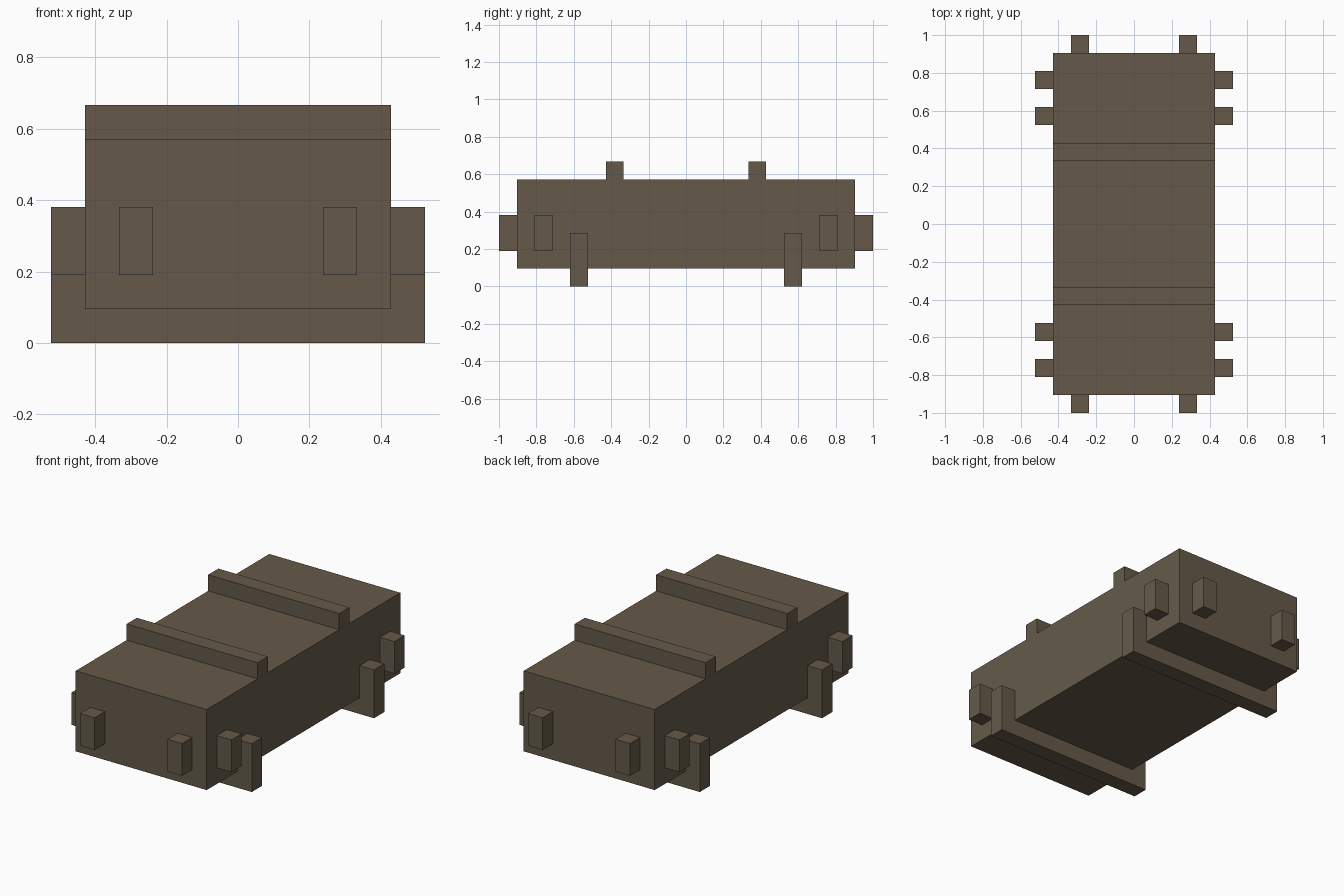
import bpy
import bmesh
from mathutils import Vector

if "Cube" in bpy.data.objects:
    bpy.data.objects.remove(bpy.data.objects["Cube"], do_unlink=True)

U = 2 / 21  # the model sits on a regular block grid

brown = bpy.data.materials.new("earth_brown")
brown.use_nodes = True
brown.diffuse_color = (0.130, 0.102, 0.067, 1)
brown.node_tree.nodes["Principled BSDF"].inputs["Base Color"].default_value = brown.diffuse_color


def finish(name, bm):
    bmesh.ops.recalc_face_normals(bm, faces=bm.faces)
    mesh = bpy.data.meshes.new(name)
    bm.to_mesh(mesh)
    bm.free()
    mesh.materials.append(brown)
    obj = bpy.data.objects.new(name, mesh)
    bpy.context.collection.objects.link(obj)
    return obj


def box(name, low, high):
    """Box between two corners, in grid units."""
    low, high = Vector(low) * U, Vector(high) * U
    bm = bmesh.new()
    bmesh.ops.create_cube(bm, size=1)
    bmesh.ops.scale(bm, vec=high - low, verts=bm.verts)
    bmesh.ops.translate(bm, vec=(low + high) / 2, verts=bm.verts)
    return finish(name, bm)


def cradle(name, y):
    """U-shaped foot strap that runs under the body and up both sides."""
    half = [(0, 0), (5.5, 0), (5.5, 3), (4.5, 3), (4.5, 1), (0, 1)]
    outline = half[1:5] + [(-x, z) for x, z in reversed(half[1:5])]
    bm = bmesh.new()
    face = bm.faces.new([bm.verts.new((x * U, y * U, z * U)) for x, z in outline])
    result = bmesh.ops.extrude_face_region(bm, geom=[face])
    moved = [v for v in result["geom"] if isinstance(v, bmesh.types.BMVert)]
    bmesh.ops.translate(bm, vec=(0, U, 0), verts=moved)
    return finish(name, bm)


# Main block
box("body", (-4.5, -9.5, 1), (4.5, 9.5, 6))

for end, sy in (("front", -1), ("back", 1)):
    # Raised bar across the top and strap underneath
    y = 4 * sy
    box(end + "_top_ridge", (-4.5, y - 0.5, 6), (4.5, y + 0.5, 7))
    cradle(end + "_foot_strap", 6 * sy - 0.5)

    for side, sx in (("right", -1), ("left", 1)):
        # Lugs on the end face and on the flank
        x, y = 3 * sx, 10 * sy
        box(f"{end}_{side}_end_lug", (x - 0.5, y - 0.5, 2), (x + 0.5, y + 0.5, 4))
        x, y = 5 * sx, 8 * sy
        box(f"{end}_{side}_side_lug", (x - 0.5, y - 0.5, 2), (x + 0.5, y + 0.5, 4))
